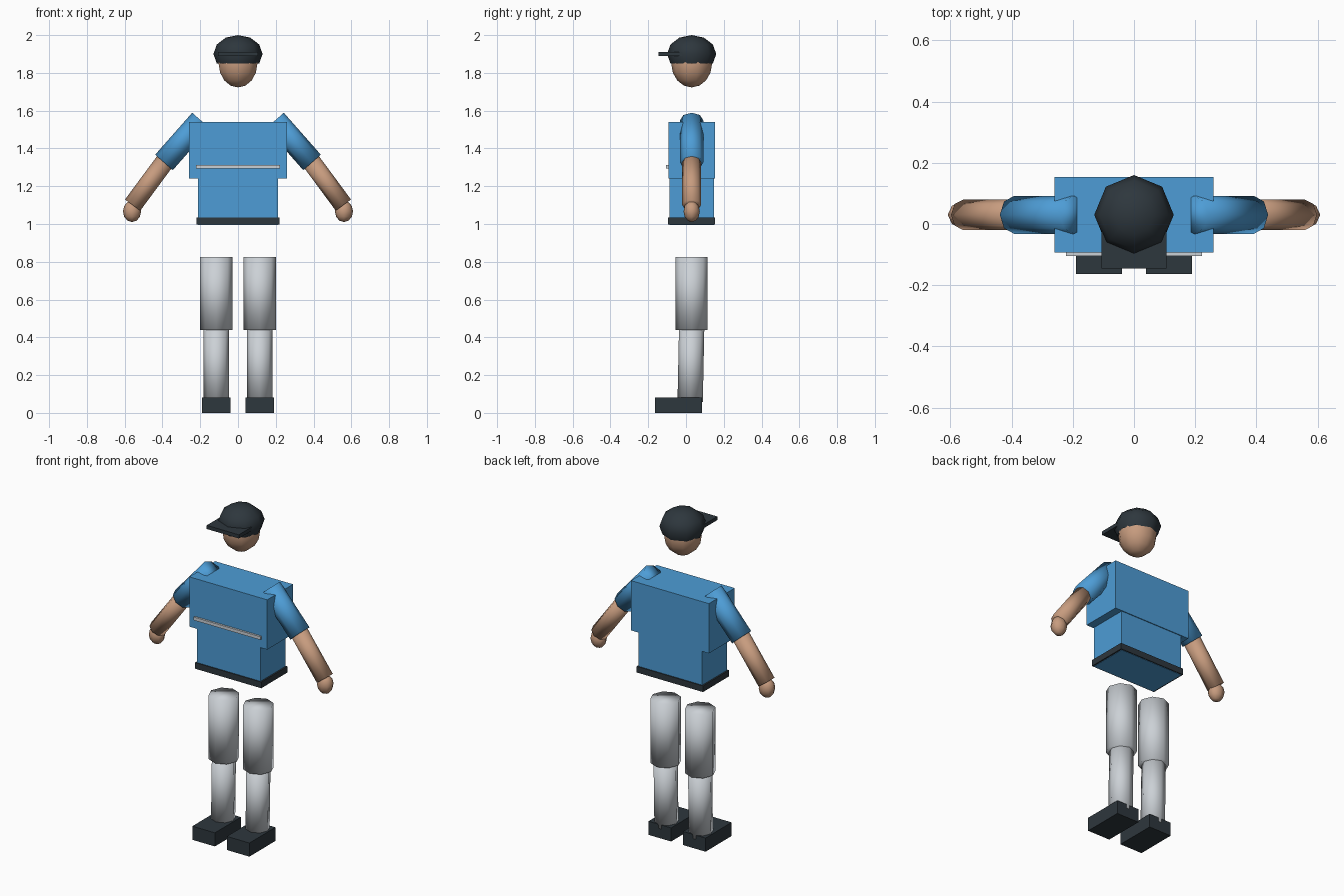
import bpy, bmesh
from mathutils import Vector, Matrix

if "Cube" in bpy.data.objects:
    bpy.data.objects.remove(bpy.data.objects["Cube"])


def material(name, rgb):
    m = bpy.data.materials.new(name)
    m.diffuse_color = (*rgb, 1.0)
    m.use_nodes = True
    m.node_tree.nodes["Principled BSDF"].inputs["Base Color"].default_value = m.diffuse_color
    return m


BLUE = material("shirt blue", (0.075, 0.335, 0.67))
SKIN = material("skin tan", (0.57, 0.33, 0.21))
GREY = material("light grey", (0.60, 0.635, 0.67))
DARK = material("charcoal", (0.027, 0.038, 0.047))

YC = 0.03  # depth of the body's centre line


def finish(name, bm, mat, smooth):
    bmesh.ops.recalc_face_normals(bm, faces=bm.faces)
    me = bpy.data.meshes.new(name)
    for f in bm.faces:
        f.smooth = smooth
    bm.to_mesh(me)
    bm.free()
    me.materials.append(mat)
    ob = bpy.data.objects.new(name, me)
    bpy.context.collection.objects.link(ob)
    return ob


def box(name, mat, lo, hi):
    lo, hi = Vector(lo), Vector(hi)
    bm = bmesh.new()
    bmesh.ops.create_cube(bm, size=1)
    bmesh.ops.scale(bm, vec=hi - lo, verts=bm.verts)
    bmesh.ops.translate(bm, vec=(lo + hi) / 2, verts=bm.verts)
    return finish(name, bm, mat, False)


def limb(name, mat, a, b, r, sides=8):
    """Capped cylinder running from a to b."""
    a, b = Vector(a), Vector(b)
    d = b - a
    bm = bmesh.new()
    bmesh.ops.create_cone(bm, cap_ends=True, segments=sides, radius1=r,
                          radius2=r, depth=d.length)
    # keep one ring vertex on the depth axis
    z = d.normalized()
    y = Vector((0, 1, 0))
    y = (y - z * y.dot(z)).normalized()
    x = y.cross(z)
    rot = Matrix((x, y, z)).transposed().to_4x4()
    bm.transform(Matrix.Translation((a + b) / 2) @ rot)
    return finish(name, bm, mat, True)


def ball(name, mat, centre, radii, segs, rings, cut=None):
    """Ellipsoid, optionally open below the relative height cut."""
    bm = bmesh.new()
    bmesh.ops.create_uvsphere(bm, u_segments=segs, v_segments=rings, radius=1)
    if cut is not None:
        bmesh.ops.delete(bm, geom=[v for v in bm.verts if v.co.z < cut],
                         context='VERTS')
    bmesh.ops.scale(bm, vec=radii, verts=bm.verts)
    bmesh.ops.translate(bm, vec=centre, verts=bm.verts)
    return finish(name, bm, mat, True)


# Head and cap
ball("head", SKIN, (0, YC, 1.85), (0.108, 0.108, 0.127), 10, 8)
ball("cap", DARK, (0, YC, 1.90), (0.13, 0.13, 0.10), 8, 6, cut=-0.6)
box("cap_visor", DARK, (-0.107, -0.145, 1.889), (0.107, 0.0, 1.911))

# Torso
box("chest", BLUE, (-0.26, -0.093, 1.24), (0.26, 0.153, 1.54))
box("waist", BLUE, (-0.212, -0.088, 0.995), (0.212, 0.148, 1.24))
box("belt", DARK, (-0.221, -0.094, 0.997), (0.221, 0.154, 1.034))
box("chest_stripe", GREY, (-0.223, -0.105, 1.293), (0.223, -0.09, 1.312))

# Arms and legs, mirrored left to right
for side, s in (("left", 1), ("right", -1)):
    limb(side + "_sleeve", BLUE, (s * 0.196, YC, 1.548),
         (s * 0.392, YC, 1.326), 0.062)
    limb(side + "_forearm", SKIN, (s * 0.385, YC, 1.334),
         (s * 0.558, YC, 1.10), 0.05)
    ball(side + "_hand", SKIN, (s * 0.561, YC, 1.067),
         (0.048, 0.043, 0.057), 8, 6)
    limb(side + "_thigh", GREY, (s * 0.115, YC, 0.44),
         (s * 0.115, YC, 0.825), 0.085)
    limb(side + "_shin", GREY, (s * 0.115, 0.022, 0.06),
         (s * 0.115, YC, 0.45), 0.067)
    box(side + "_shoe", DARK, (s * 0.115 - 0.075, -0.163, 0),
        (s * 0.115 + 0.075, 0.085, 0.082))
